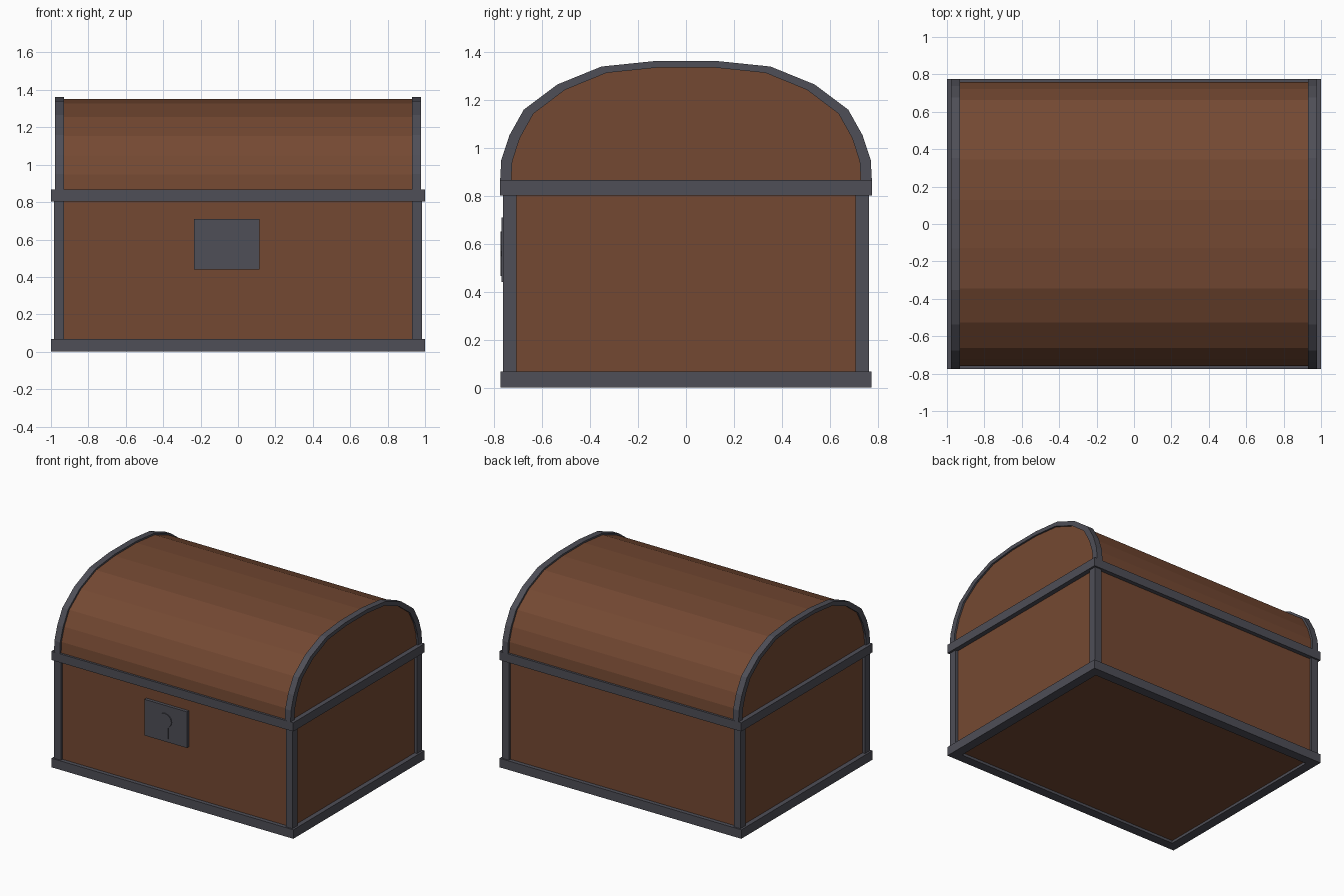
import bpy, bmesh, math

if "Cube" in bpy.data.objects:
    bpy.data.objects.remove(bpy.data.objects["Cube"])


def material(name, rgb):
    m = bpy.data.materials.new(name)
    m.diffuse_color = (*rgb, 1)
    m.use_nodes = True
    m.node_tree.nodes["Principled BSDF"].inputs["Base Color"].default_value = m.diffuse_color
    return m


WOOD = material("brown wood", (0.175, 0.066, 0.032))
IRON = material("dark iron", (0.077, 0.077, 0.095))


def finish(name, bm, mat):
    bmesh.ops.recalc_face_normals(bm, faces=bm.faces)
    me = bpy.data.meshes.new(name)
    bm.to_mesh(me)
    bm.free()
    me.materials.append(mat)
    ob = bpy.data.objects.new(name, me)
    bpy.context.collection.objects.link(ob)
    return ob


def box(name, lo, hi, mat):
    bm = bmesh.new()
    bmesh.ops.create_cube(bm, size=1)
    for v in bm.verts:
        v.co = [a + (b - a) * (c + 0.5) for a, b, c in zip(lo, hi, v.co)]
    return finish(name, bm, mat)


def prism(name, loop_a, loop_b, mat):
    """Solid between two matching 3D outlines."""
    bm = bmesh.new()
    a = [bm.verts.new(p) for p in loop_a]
    b = [bm.verts.new(p) for p in loop_b]
    n = len(a)
    bm.faces.new(a)
    bm.faces.new(b)
    for i in range(n):
        j = (i + 1) % n
        bm.faces.new((a[i], a[j], b[j], b[i]))
    return finish(name, bm, mat)


def ring(name, loops, mat):
    """Closed tube made by joining four matching closed outlines in turn."""
    bm = bmesh.new()
    vs = [[bm.verts.new(p) for p in l] for l in loops]
    n = len(vs[0])
    for k in range(4):
        a, b = vs[k], vs[(k + 1) % 4]
        for i in range(n):
            j = (i + 1) % n
            bm.faces.new((a[i], a[j], b[j], b[i]))
    return finish(name, bm, mat)


# Wooden body, slightly recessed behind the iron frame
box("body", (-0.965, -0.745, 0.02), (0.965, 0.745, 0.85), WOOD)


# Iron base frame, open underneath, and solid rim band
def rect(x, y, z):
    return [(-x, -y, z), (x, -y, z), (x, y, z), (-x, y, z)]


ring("base_frame", [rect(1, 0.775, 0), rect(1, 0.775, 0.067),
                    rect(0.93, 0.705, 0.067), rect(0.93, 0.705, 0)], IRON)
box("rim_band", (-1, -0.776, 0.802), (1, 0.776, 0.867), IRON)

# Corner posts
for sx in (-1, 1):
    for sy in (-1, 1):
        xs = sorted((sx * 0.93, sx * 0.985))
        ys = sorted((sy * 0.707, sy * 0.764))
        box("corner_post", (xs[0], ys[0], 0.05), (xs[1], ys[1], 0.82), IRON)

# Arched lid profile, mirrored front to back
half = [(0.776, 0.86), (0.771, 0.95), (0.737, 1.053), (0.677, 1.16),
        (0.537, 1.265), (0.353, 1.34), (0.13, 1.363)]
arch = half + [(-y, z) for y, z in reversed(half)]


def lid_loop(x, ky=1, kz=1):
    return [(x, y * ky, 0.86 + (z - 0.86) * kz) for y, z in arch]


# Wooden lid and iron arch at each end
prism("lid", lid_loop(-0.965, 0.98, 0.975), lid_loop(0.965, 0.98, 0.975), WOOD)
for s in (-1, 1):
    ring("lid_arch", [lid_loop(s * 0.93), lid_loop(s * 0.978),
                      lid_loop(s * 0.978, 0.94, 0.945),
                      lid_loop(s * 0.93, 0.94, 0.945)], IRON)

# Lock plate with raised keyhole
box("lock_plate", (-0.235, -0.769, 0.44), (0.115, -0.74, 0.71), IRON)
cx, cz, r = -0.062, 0.598, 0.054
outline = [(cx + 0.025, 0.467)]
for i in range(11):
    t = math.radians(-62 + 304 * i / 10)
    outline.append((cx + r * math.cos(t), cz + r * math.sin(t)))
outline.append((cx - 0.025, 0.467))
prism("keyhole", [(x, -0.765, z) for x, z in outline],
      [(x, -0.775, z) for x, z in outline], IRON)
